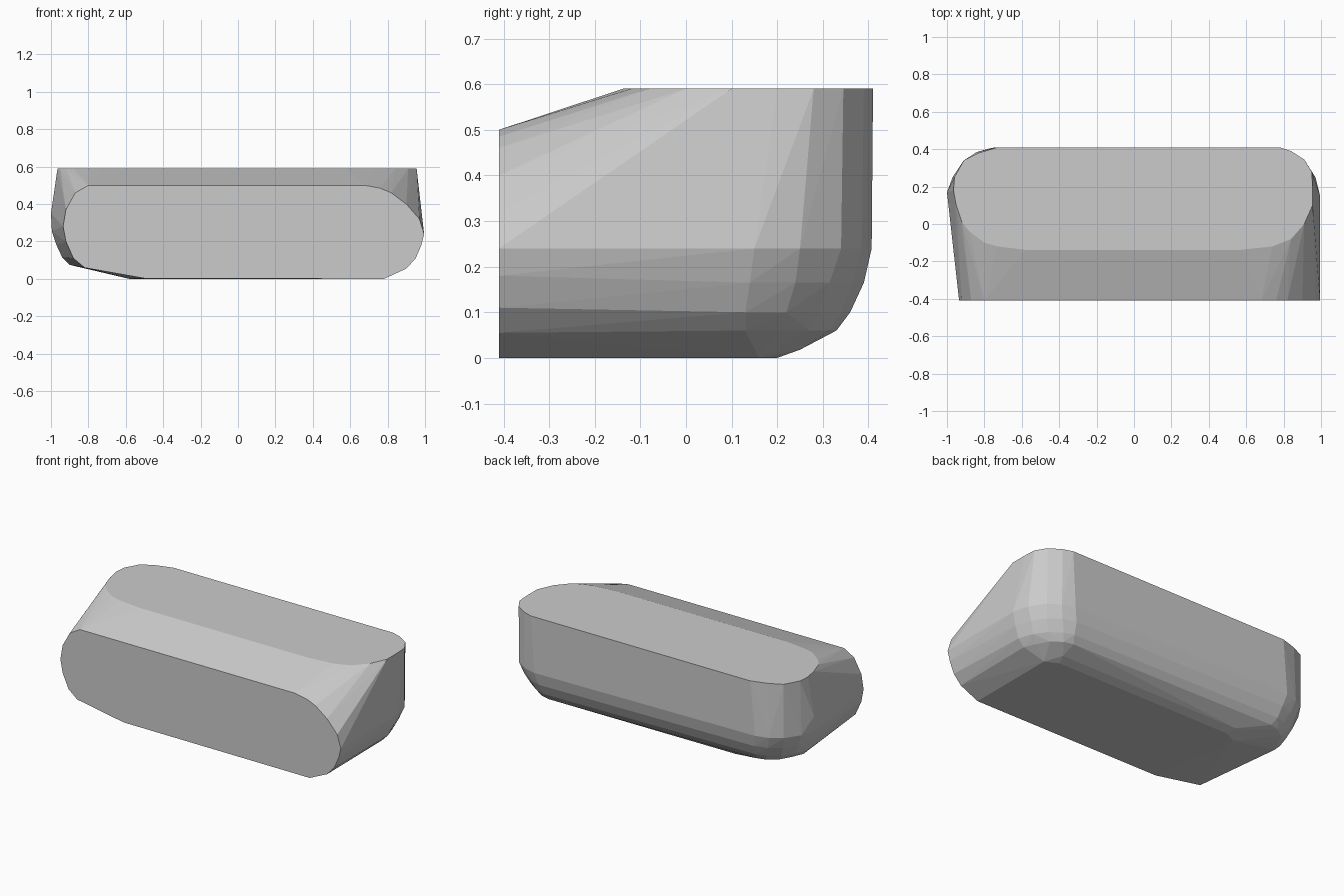
import bpy, bmesh, math

cube = bpy.data.objects.get("Cube")
if cube:
    bpy.data.objects.remove(cube, do_unlink=True)

DEPTH, TOP = 0.41, 0.59

# Flat front face outline (x, z)
front = [(-.80, .50), (-.87, .46), (-.92, .37), (-.935, .28), (-.92, .20), (-.88, .11),
         (-.82, .06), (-.5, .003), (.78, 0), (.9, .055), (.95, .11), (.98, .18),
         (.995, .24), (.97, .32), (.9, .40), (.82, .46), (.76, .485), (.68, .50)]

# Flat top face outline (x, y)
top = [(-.73, .41), (.78, .41), (.84, .39), (.91, .345), (.95, .28), (.955, .2), (.955, .1),
       (.91, 0), (.84, -.08), (.74, -.12), (.57, -.138), (0, -.142), (-.58, -.138),
       (-.73, -.12), (-.8, -.1), (-.88, -.04), (-.92, .01), (-.95, .1), (-.965, .18),
       (-.96, .25), (-.91, .34), (-.83, .38)]

# Rounded rear lower corner: rings of (x, y) by height
rings = {
    .24: [(.995, .15), (.97, .25), (.91, .34), (.84, .385), (.76, .407)],
    .165: [(.97, .14), (.94, .24), (.89, .315), (.82, .365), (.74, .39)],
    .10: [(.94, .13), (.91, .22), (.86, .29), (.79, .34), (.73, .36)],
    .06: [(.90, .13), (.87, .2), (.83, .27), (.77, .315), (.71, .33)],
    .018: [(.78, .2), (.72, .25)],
    0: [(.78, .16), (.7, .2)],
}

points = [(x, -DEPTH, z) for x, z in front] + [(x, y, TOP) for x, y in top]
for z, ring in rings.items():
    for x, y in ring:
        points.append((x, y, z))
        # The left corner sits slightly higher and slopes more gently underneath
        left_x = x if z > .03 else x - .2
        left_z = z + .015 if z > .03 else z
        points.append((-left_x, y, left_z))
points.append((-1, .17, .35))

# Wrap the profiles in one convex shell with clean planar faces
bm = bmesh.new()
for p in points:
    bm.verts.new(p)
hull = bmesh.ops.convex_hull(bm, input=bm.verts)
loose = [v for v in bm.verts if not v.link_faces]
bmesh.ops.delete(bm, geom=loose, context='VERTS')
bmesh.ops.dissolve_limit(bm, angle_limit=math.radians(1), verts=bm.verts, edges=bm.edges)
bmesh.ops.recalc_face_normals(bm, faces=bm.faces)
mesh = bpy.data.meshes.new("rounded_block")
bm.to_mesh(mesh)
bm.free()

block = bpy.data.objects.new("rounded_block", mesh)
bpy.context.collection.objects.link(block)

grey = bpy.data.materials.new("plain_grey")
grey.use_nodes = True
colour = (.6, .6, .6, 1)
grey.diffuse_color = colour
grey.node_tree.nodes["Principled BSDF"].inputs["Base Color"].default_value = colour
mesh.materials.append(grey)
